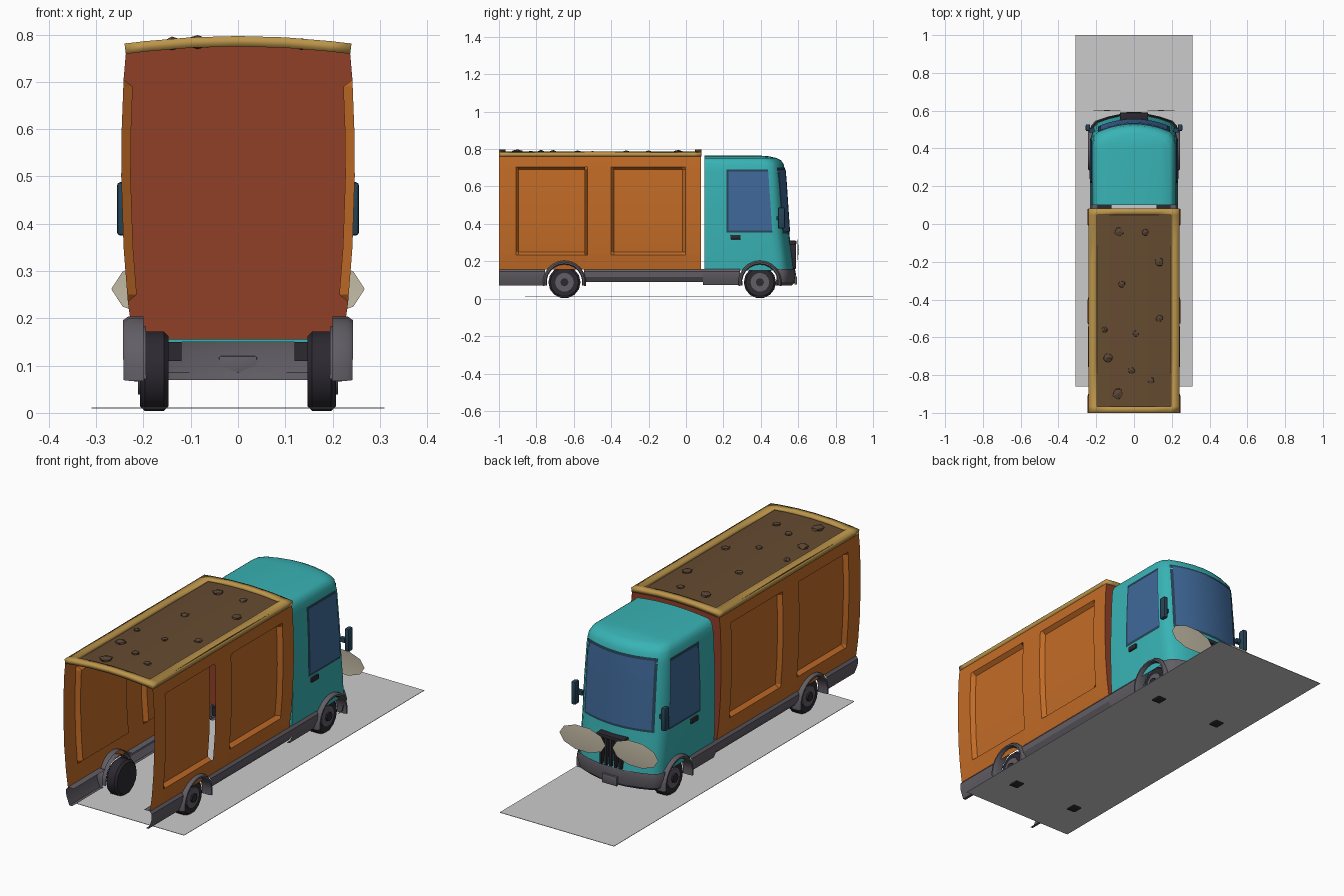
import bpy, bmesh, math, random
from mathutils import Matrix, Vector

if "Cube" in bpy.data.objects:
    bpy.data.objects.remove(bpy.data.objects["Cube"])

random.seed(4)
MATS = {}
COLORS = {"teal": (.04, .45, .46), "orange": (.55, .15, .02), "red": (.28, .05, .02),
          "gold": (.5, .3, .07), "soil": (.13, .07, .03), "stone": (.1, .06, .035),
          "skirt": (.12, .11, .13), "black": (.025, .022, .03), "glass": (.05, .14, .32),
          "cream": (.55, .5, .38), "frame": (.02, .06, .1)}


def make(name, bm, color=None, smooth=30):
    bmesh.ops.recalc_face_normals(bm, faces=bm.faces)
    me = bpy.data.meshes.new(name)
    bm.to_mesh(me)
    bm.free()
    ob = bpy.data.objects.new(name, me)
    bpy.context.collection.objects.link(ob)
    if color:
        if color not in MATS:
            MATS[color] = bpy.data.materials.new(color)
            MATS[color].diffuse_color = (*COLORS[color], 1)
        me.materials.append(MATS[color])
    if smooth:
        bpy.ops.object.select_all(action='DESELECT')
        ob.select_set(True)
        bpy.context.view_layer.objects.active = ob
        bpy.ops.object.shade_smooth_by_angle(angle=math.radians(smooth))
    return ob


def grid(rows, bm=None):
    """Skin a list of equally long point rows."""
    bm = bm or bmesh.new()
    vs = [[bm.verts.new(p) for p in r] for r in rows]
    for a, b in zip(vs, vs[1:]):
        for i in range(len(a) - 1):
            bm.faces.new((a[i], a[i + 1], b[i + 1], b[i]))
    return bm


def box(name, lo, hi, color, bevel=0):
    bm = bmesh.new()
    bmesh.ops.create_cube(bm, size=1)
    for v in bm.verts:
        v.co = Vector([lo[k] + (v.co[k] + .5) * (hi[k] - lo[k]) for k in range(3)])
    if bevel:
        bmesh.ops.bevel(bm, geom=bm.edges[:], offset=bevel, segments=2, affect='EDGES', profile=.5)
    return make(name, bm, color)


def lerp(table, z):
    for a, b in zip(table, table[1:]):
        if z <= b[0]:
            t = max(0, (z - a[0]) / (b[0] - a[0]))
            return [p + (q - p) * t for p, q in zip(a[1:], b[1:])]
    return list(table[-1][1:])


def span(a, b, n):
    return [a + (b - a) * i / n for i in range(n + 1)]


# base plate under the truck
box("base_plate", (-.31, -.86, .009), (.31, 1, .011), None)

# cab: rounded plan outline stacked through height levels (z, half width, front y)
CAB = [(.15, .222, .578), (.25, .226, .566), (.35, .228, .552), (.5, .227, .542), (.68, .22, .53),
       (.72, .215, .522), (.74, .206, .508), (.752, .19, .485)]


def front(x, w, yf):
    return yf - .055 * (x / w) ** 2


def plan(z, w, yf, y0):
    c = yf - .055
    half = [(w, y0), (w, c - .045), (w - .007, c - .012)]
    half += [(x, front(x, w, yf)) for x in (w - .03, w * .6, w * .3)]
    return [(x, y, z) for x, y in half] + [(0, yf, z)] + [(-x, y, z) for x, y in reversed(half)]


rings = [plan(z, w, yf, .1) for z, w, yf in CAB]
bm = grid(rings)
top = rings[-1]
n = len(top)
roof = []
for i in range(n // 2):
    x, y, z = top[i]
    roof.append([(x * t, y, z + .013 * (1 - (x * t / .19) ** 2) - .013 * (1 - (x / .19) ** 2))
                 for t in span(1, -1, 8)])
roof.append([(0, top[n // 2][1], top[0][2])] * 9)
grid(roof, bm)
bmesh.ops.remove_doubles(bm, verts=bm.verts, dist=.0005)
make("cab_shell", bm, "teal", 40)
back = [r[0] for r in rings] + [(x, y, z) for x, y, z in roof[0][1:-1]] + [r[-1] for r in reversed(rings)]
bm = bmesh.new()
bm.faces.new([bm.verts.new(p) for p in back])
make("cab_back_wall", bm, "teal", 0)

# windscreen and side windows follow the cab surface, over a dark surround
for nm, col, grow, off in (("surround", "frame", .012, .002), ("glass", "glass", 0, .005)):
    rows = []
    for z in span(.36 - grow, .69 + grow, 6):
        w, yf = lerp(CAB, z)
        rows.append([(x, front(x, w, yf) + off, z) for x in span(-.178 - grow, .178 + grow, 8)])
    make("windscreen_" + nm, grid(rows), col)
    for s in (-1, 1):
        rows = []
        for z in span(.365 - grow, .68 + grow, 5):
            w, yf = lerp(CAB, z)
            y1 = min(.485 - .13 * max(0, z - .4) + grow, yf - .09)
            rows.append([(s * (w + off), y, z) for y in (.228 - grow, y1)])
        make("side_window_" + nm, grid(rows), col)

# front bumper, number plate and grille
rows = [plan(*p) for p in ((.07, .212, .566, .5), (.085, .226, .58, .5), (.13, .234, .588, .5), (.158, .229, .583, .5))]
make("front_bumper", grid(rows), "skirt")
box("bumper_plate", (-.04, .58, .075), (.04, .594, .12), "skirt", .003)
for i in range(5):
    x = (i - 2) * .026
    box("grille_slat", (x - .007, .555, .16), (x + .007, .588, .3), "black", .003)
box("grille_bar", (-.075, .545, .29), (.075, .59, .31), "black", .004)

for s in (-1, 1):
    # large flat headlight discs
    bm = bmesh.new()
    ring = [bm.verts.new((s * .143 + .125 * math.cos(a), .597, .262 + .063 * math.sin(a)))
            for a in span(0, 2 * math.pi, 10)[:-1]]
    c = bm.verts.new((s * .143, .603, .262))
    for i in range(10):
        bm.faces.new((ring[i], ring[(i + 1) % 10], c))
    make("headlight_disc", bm, "cream")
    # mirrors and door handles
    lo, hi = sorted((s * .232, s * .256))
    box("wing_mirror", (lo, .492, .375), (hi, .528, .488), "frame", .007)
    lo, hi = sorted((s * .21, s * .238))
    box("mirror_arm", (lo, .485, .42), (hi, .505, .44), "frame")
    lo, hi = sorted((s * .222, s * .236))
    box("door_handle", (lo, .238, .317), (hi, .292, .342), "black", .004)
    # linking chassis rails
    lo, hi = sorted((s * .12, s * .19))
    box("chassis_rail", (lo, .07, .11), (hi, .13, .15), "black")

# cargo box: bowed side walls with two recessed panels each
BOW = [(.155, .222), (.235, .233), (.35, .242), (.5, .247), (.6, .246), (.705, .242), (.778, .235)]
YS = [-1, -.91, -.895, -.54, -.526, -.4, -.385, -.02, -.003, .08]
ZS = [.155, .235, .25, .35, .5, .6, .69, .705, .778]
for s in (-1, 1):
    rows = []
    for z in ZS:
        w = lerp(BOW, z)[0]
        rows.append([(s * (w - (.02 if .24 < z < .7 and (-.9 < y < -.53 or -.39 < y < -.01) else 0)), y,
                      z + (.008 * (1 - ((y + .46) / .54) ** 2) if z == ZS[-1] else 0)) for y in YS])
    bm = grid(rows)
    if s > 0:  # narrow slot beside the rear panel
        slot = [f for f in bm.faces if -.538 < f.calc_center_median().y < -.528
                and .235 < f.calc_center_median().z < .7]
        bmesh.ops.delete(bm, geom=slot, context='FACES')
    make("cargo_side_wall", bm, "orange", 25)


# gently arched roof height
def arch(x):
    return .797 - .016 * (x / .24) ** 2


rows = [[(t * lerp(BOW, z)[0], .078, z) for t in span(-1, 1, 6)] for z in ZS]
rows.append([(t * .235, .078, arch(t * .235) - .012) for t in span(-1, 1, 6)])
make("cargo_front_wall", grid(rows), "red")

# gold roof trim: border of an arched grid given thickness
XS = [-.24, -.197, -.1, 0, .1, .197, .24]
TY = [-1, -.965, -.7, -.46, -.2, .048, .082]
bm = grid([[(x, y, arch(x)) for x in XS] for y in TY])
inner = [f for f in bm.faces if abs(f.calc_center_median().x) < .197 and -.965 < f.calc_center_median().y < .048]
bmesh.ops.delete(bm, geom=inner, context='FACES')
trim = make("roof_trim", bm, "gold", 30)
sol = trim.modifiers.new("thickness", 'SOLIDIFY')
sol.thickness, sol.offset = .022, -1

# soil-coloured roof surface with scattered stones
make("roof_soil", grid([[(x, y, arch(x) - .014) for x in span(-.2, .2, 6)] for y in span(-.97, .055, 6)]), "soil")
for x, y, r in ((-.08, -.04, .028), (.06, -.045, .02), (.135, -.2, .026), (-.065, -.32, .022), (.135, -.5, .022),
                (-.155, -.56, .019), (.01, -.58, .018), (-.14, -.71, .03), (-.015, -.775, .022),
                (.09, -.83, .02), (-.085, -.9, .032)):
    bm = bmesh.new()
    bmesh.ops.create_icosphere(bm, subdivisions=1, radius=r)
    for v in bm.verts:
        v.co *= random.uniform(.8, 1.1)
        v.co.z *= .5
    bmesh.ops.rotate(bm, verts=bm.verts, matrix=Matrix.Rotation(random.random() * 6, 3, 'Z'))
    bmesh.ops.translate(bm, verts=bm.verts, vec=(x, y, arch(x) - .012))
    make("roof_stone", bm, "stone", 0)

# side skirts, wheel arches and wheels
for s in (-1, 1):
    for y0, y1, zb in ((-1, -.755, .07), (-.545, .09, .09), (.09, .29, .073)):
        prof = [(.2, zb), (.214, zb), (.231, .115), (.232, .145), (.222, .158), (.19, .158)]
        make("side_skirt", grid([[(s * x, y, z) for x, z in prof] for y in (y0, y1)]), "skirt")
    for yc in (-.65, .395):
        # flared arch: swept cross-section (radius, x)
        sect = [(.095, .195), (.095, .232), (.1, .243), (.108, .243), (.116, .232), (.116, .2)]
        rows = [[(s * (x - .02 * max(0, .09 - r * math.sin(a) - .05)), yc + r * math.cos(a), .088 + r * math.sin(a))
                 for r, x in sect] for a in span(math.radians(-10), math.radians(190), 12)]
        make("wheel_arch", grid(rows), "skirt", 40)
        for nm, r, x0, x1, col, seg in (("tyre", .086, .147, .207, "black", 14), ("wheel_rim", .05, .2, .212, "skirt", 14),
                                        ("wheel_hub", .022, .2, .22, "black", 8)):
            bm = bmesh.new()
            bmesh.ops.create_cone(bm, cap_ends=True, segments=seg, radius1=r, radius2=r, depth=x1 - x0)
            if nm == "tyre":
                rim = [e for e in bm.edges if abs(e.verts[0].co.z - e.verts[1].co.z) < .001]
                bmesh.ops.bevel(bm, geom=rim, offset=.01, segments=1, affect='EDGES')
            bmesh.ops.rotate(bm, verts=bm.verts, matrix=Matrix.Rotation(math.pi / 2, 3, 'Y'))
            bmesh.ops.translate(bm, verts=bm.verts, vec=(s * (x0 + x1) / 2, yc, .088))
            make(nm, bm, col, 35)

for m in bpy.data.materials:
    if m.users and not m.is_grease_pencil:
        m.use_nodes = True
        m.node_tree.nodes["Principled BSDF"].inputs["Base Color"].default_value = m.diffuse_color
